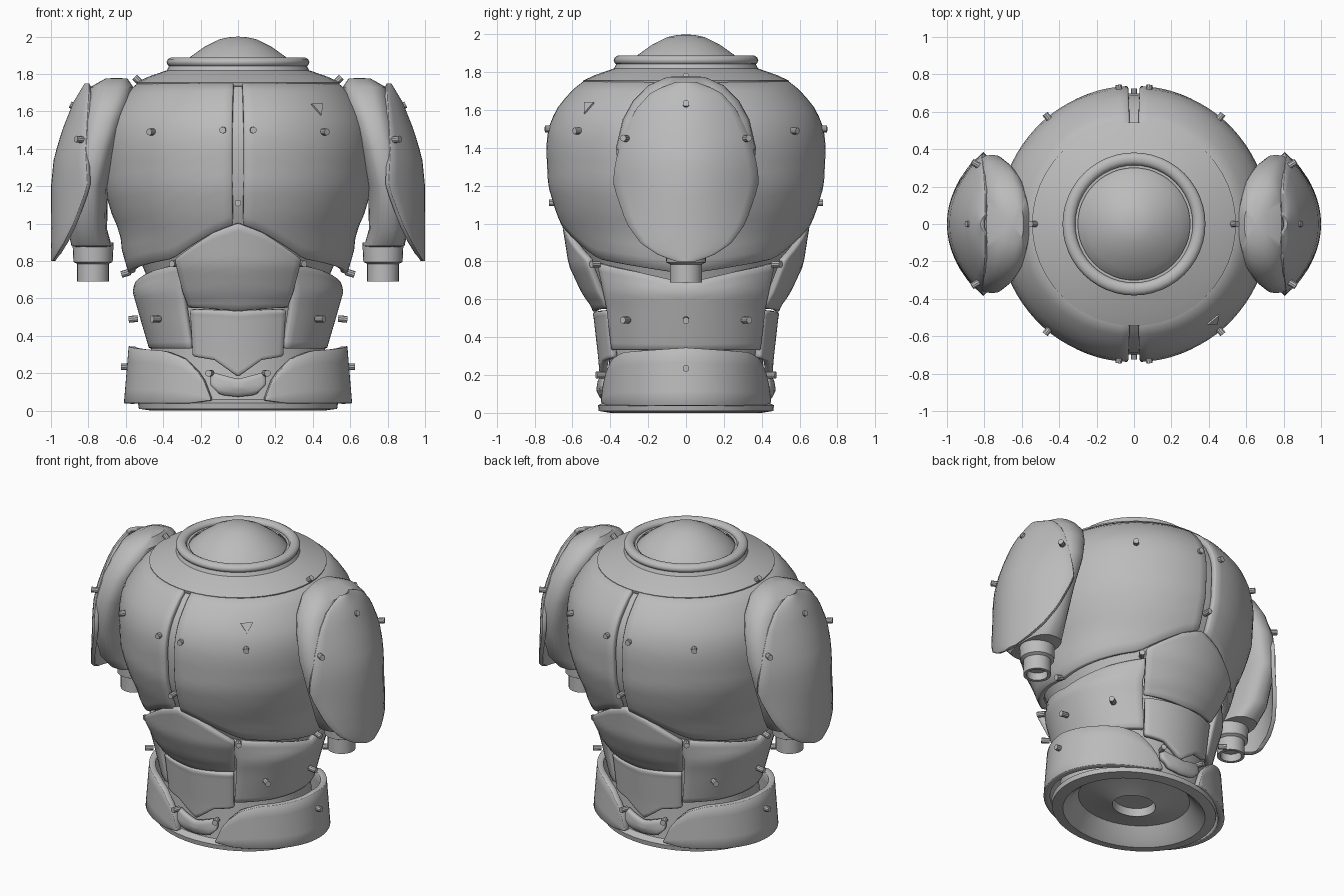
import bpy, bmesh
from math import sin, cos, asin, pi, radians, degrees, copysign
from mathutils import Vector, Quaternion

if "Cube" in bpy.data.objects:
    bpy.data.objects.remove(bpy.data.objects["Cube"])

steel = bpy.data.materials.new("plain_grey_steel")
steel.use_nodes = True
GREY = (0.5, 0.5, 0.5, 1)
steel.diffuse_color = GREY
steel.node_tree.nodes["Principled BSDF"].inputs["Base Color"].default_value = GREY


def interp(points, t):
    """Piecewise linear value at t from sorted (t, value) pairs."""
    if t <= points[0][0]:
        return points[0][1]
    for (a, va), (b, vb) in zip(points, points[1:]):
        if t <= b:
            return va + (vb - va) * (t - a) / (b - a)
    return points[-1][1]


def finish(obj, angle=35):
    obj.data.materials.append(steel)
    bpy.ops.object.select_all(action='DESELECT')
    obj.select_set(True)
    bpy.context.view_layer.objects.active = obj
    bpy.ops.object.shade_smooth_by_angle(angle=radians(angle))


def grid(name, f, nu, nv, thick=0.0):
    """Surface f(u, v) over the unit square, optionally thickened inward."""
    bm = bmesh.new()
    rows = [[bm.verts.new(f(i / nu, j / nv)) for i in range(nu + 1)]
            for j in range(nv + 1)]
    for j in range(nv):
        for i in range(nu):
            bm.faces.new((rows[j][i], rows[j][i + 1], rows[j + 1][i + 1], rows[j + 1][i]))
    bmesh.ops.remove_doubles(bm, verts=bm.verts, dist=0.0005)
    mesh = bpy.data.meshes.new(name)
    bm.to_mesh(mesh)
    bm.free()
    obj = bpy.data.objects.new(name, mesh)
    bpy.context.collection.objects.link(obj)
    finish(obj)
    if thick:
        solid = obj.modifiers.new("thickness", 'SOLIDIFY')
        solid.thickness = thick
        bevel = obj.modifiers.new("soft_edge", 'BEVEL')
        bevel.width = 0.008
        bevel.limit_method = 'ANGLE'


def lathe(name, profile, sx=1.0, sy=1.0, cx=0.0, sides=48):
    """Revolve (radius, height) points, listed from bottom to top outside."""
    n = len(profile) - 1

    def f(u, v):
        r, z = profile[round(v * n)]
        a = 2 * pi * u
        return (cx + sx * r * sin(a), -sy * r * cos(a), z)
    grid(name, f, sides, n)


def shell(name, lo, hi, bottom, top, rx, ry, thick=0.04, nu=32, nv=12):
    """Curved plate; angles in degrees from the front, edges depend on angle."""
    def f(u, v):
        phi = radians(lo + (hi - lo) * u)
        fold = degrees(asin(min(1, abs(sin(phi)))))
        b, t = interp(bottom, fold), interp(top, fold)
        z = b + (t - b) * v
        return (interp(rx, z) * sin(phi), -interp(ry, z) * cos(phi), z)
    grid(name, f, nu, nv, thick)


def stud(name, pos, direction, sides=10, radius=0.018, depth=0.05):
    """Small prism standing on a surface."""
    bpy.ops.mesh.primitive_cylinder_add(vertices=sides, radius=radius, depth=depth, location=pos)
    obj = bpy.context.object
    obj.name = name
    turn = Vector(direction).to_track_quat('Z', 'Y') @ Quaternion((0, 0, 1), pi)
    obj.rotation_euler = turn.to_euler()
    finish(obj)


# Chest: two rounded halves over a recessed liner
CHEST = [(0.72, 0.52), (0.85, 0.59), (0.95, 0.64), (1.05, 0.685), (1.2, 0.73), (1.4, 0.74),
         (1.5, 0.73), (1.6, 0.69), (1.7, 0.61), (1.77, 0.52)]
CHEST_X = [(0.72, 0.58), (0.85, 0.62)] + [(z, r * 0.985) for z, r in CHEST[2:]]
HEM = [(0, 1.0), (12, 0.95), (35, 0.81), (55, 0.78), (90, 0.73)]
for side, start in (("left", 0), ("right", 180)):
    shell(side + "_chest_half", start + 2.5, start + 177.5, HEM, [(0, 1.76)],
          CHEST_X, CHEST, nu=40, nv=16)
lathe("chest_liner", [(0.45, 0.55), (0.49, 0.7), (0.55, 0.84), (0.595, 0.95)]
      + [(r - 0.04, z) for z, r in CHEST[3:]], 0.98)
stud("triangle_plate", (0.43, -0.52, 1.62), (0.43, -0.52, 0.38), 3, 0.045, 0.009)

# Neck: collar, rolled rim and domed cap
lathe("collar", [(0.5, 1.73), (0.54, 1.735), (0.545, 1.755), (0.48, 1.785), (0.38, 1.82),
                 (0.36, 1.86), (0.3, 1.86)])
bpy.ops.mesh.primitive_torus_add(major_segments=48, minor_segments=10, major_radius=0.348,
                                 minor_radius=0.034, location=(0, 0, 1.863))
rim = bpy.context.object
rim.name = "neck_rim"
rim.scale.z = 0.8
finish(rim, 60)
lathe("neck_cap", [(0.33, 1.8), (0.3, 1.85), (0.25, 1.895), (0.18, 1.945), (0.1, 1.985),
                   (0.05, 1.996), (0, 2.0)])

# Waist: inner body with a hollowed underside
lathe("inner_body", [(0, 0.1), (0.13, 0.1), (0.14, 0.05), (0.24, 0.08), (0.36, 0.1),
                     (0.42, 0.03), (0.46, 0.0), (0.53, 0.01), (0.535, 0.04), (0.49, 0.06),
                     (0.465, 0.3), (0.465, 0.55), (0.5, 0.7)], 1, 0.87)

# Belly plates, matching at front and back
BELLY = [(0.18, 0.45), (0.3, 0.46), (0.52, 0.485), (0.56, 0.5), (0.63, 0.55), (0.78, 0.62), (1.0, 0.655)]
for side, start in (("front", 0), ("back", 180)):
    shell(side + "_upper_belly_plate", start - 33, start + 33, [(0, 0.53), (33, 0.55)],
          [(0, 1.0), (12, 0.95), (33, 0.81)], BELLY, BELLY, nu=16)
    wide = [(z, r + 0.005) for z, r in BELLY]
    shell(side + "_lower_belly_plate", start - 32, start + 32,
          [(0, 0.18), (16, 0.27), (32, 0.29)], [(0, 0.53), (32, 0.535)], wide, wide, nu=16)
    buckle = [(0.07, 0.45), (0.12, 0.475), (0.21, 0.46)]
    shell(side + "_belt_buckle", start - 19, start + 19, [(0, 0.07), (12, 0.08), (19, 0.14)],
          [(0, 0.17), (19, 0.21)], buckle, buckle, nu=12, nv=4)

# Waist side plates and belt halves
FLANK = [(0.33, 0.475), (0.5, 0.525), (0.64, 0.565), (0.7, 0.545), (0.79, 0.52)]
BELT_TOP = [(14, 0.07), (19, 0.19), (30, 0.285), (42, 0.32), (90, 0.345)]
for side, start in (("left", 0), ("right", 180)):
    shell(side + "_waist_plate", start + 32, start + 148, [(0, 0.33)],
          [(32, 0.79), (60, 0.75), (90, 0.69)], FLANK,
          [(0.33, 0.47), (0.55, 0.5), (0.79, 0.56)], nu=24)
    shell(side + "_belt", start + 14, start + 166, [(14, 0.055), (25, 0.04)], BELT_TOP,
          [(0.04, 0.61), (0.34, 0.585)], [(0.04, 0.465), (0.34, 0.45)], nu=40, nv=4)

# Shoulders: padded sleeve, outer guard and arm socket
SPINE = [(0.8, 1.0), (1.2, 1.0), (1.35, 0.985), (1.5, 0.94), (1.65, 0.88), (1.75, 0.82)]
EDGE = [(0.8, 0.99), (0.9, 0.93), (1.0, 0.88), (1.2, 0.805), (1.4, 0.815), (1.75, 0.795)]
WIDTH = [(0.8, 0.05), (0.83, 0.14), (0.89, 0.235), (1.0, 0.315), (1.2, 0.385), (1.3, 0.38),
         (1.45, 0.34), (1.6, 0.27), (1.7, 0.18), (1.75, 0.05)]
# Sleeve sections: height, inner x, outer x, half depth
SLEEVE = [(0.87, 0.72, 0.84, 0.06), (0.88, 0.675, 0.89, 0.18), (0.97, 0.7, 0.91, 0.26),
          (1.2, 0.695, 0.91, 0.35), (1.4, 0.64, 0.88, 0.37), (1.55, 0.595, 0.85, 0.335),
          (1.65, 0.565, 0.82, 0.28), (1.73, 0.56, 0.79, 0.2), (1.775, 0.59, 0.71, 0.1),
          (1.78, 0.65, 0.65, 0.0)]


def boxy(t):
    return copysign(abs(t) ** 0.75, t)


for side, s in (("left", 1), ("right", -1)):
    def guard(u, v):
        z = 0.8 + 0.95 * (1 - cos(pi * v)) / 2
        k = 2 * u - 1
        x = interp(SPINE, z) + (interp(EDGE, z) - interp(SPINE, z)) * k * k
        return (s * x, s * k * interp(WIDTH, z), z)

    def sleeve(u, v):
        z, a, b, d = SLEEVE[round(v * (len(SLEEVE) - 1))]
        t = 2 * pi * u
        return (s * (a + b) / 2 + (b - a) / 2 * boxy(sin(t)), -d * boxy(cos(t)), z)
    grid(side + "_shoulder_guard", guard, 16, 24, 0.025)
    grid(side + "_shoulder_sleeve", sleeve, 32, len(SLEEVE) - 1)
    lathe(side + "_arm_socket", [(0, 0.74), (0.065, 0.74), (0.065, 0.69), (0.085, 0.69),
                                 (0.085, 0.785), (0.105, 0.795), (0.11, 0.9)],
          cx=s * 0.775, sides=24)

# Rivets mirrored to all four quarters
QUARTER = {"chest": (0.46, 0.57, 1.49), "seam": (0.08, 0.72, 1.5),
           "hem": (0.34, 0.48, 0.785), "waist": (0.44, 0.32, 0.49), "belt": (0.15, 0.45, 0.2)}
for sx in (1, -1):
    for sy in (1, -1):
        for name, (x, y, z) in QUARTER.items():
            stud(name + "_rivet", (sx * x, sy * y, z), (sx * x, sy * y, 0))
        stud("guard_rivet", (sx * 0.845, sy * 0.32, 1.45), (sx, sy * 0.6, 0.1))
    for name, x, z, tilt in (("collar", 0.535, 1.765, 1), ("guard_top", 0.875, 1.625, 0.5),
                             ("hem_side", 0.6, 0.735, -0.3), ("waist_side", 0.56, 0.49, -0.1),
                             ("belt_side", 0.6, 0.235, 0)):
        stud(name + "_rivet", (sx * x, 0, z), (sx, 0, tilt))
    stud("groove_rivet", (0, sx * 0.7, 1.11), (0, sx, 0))
